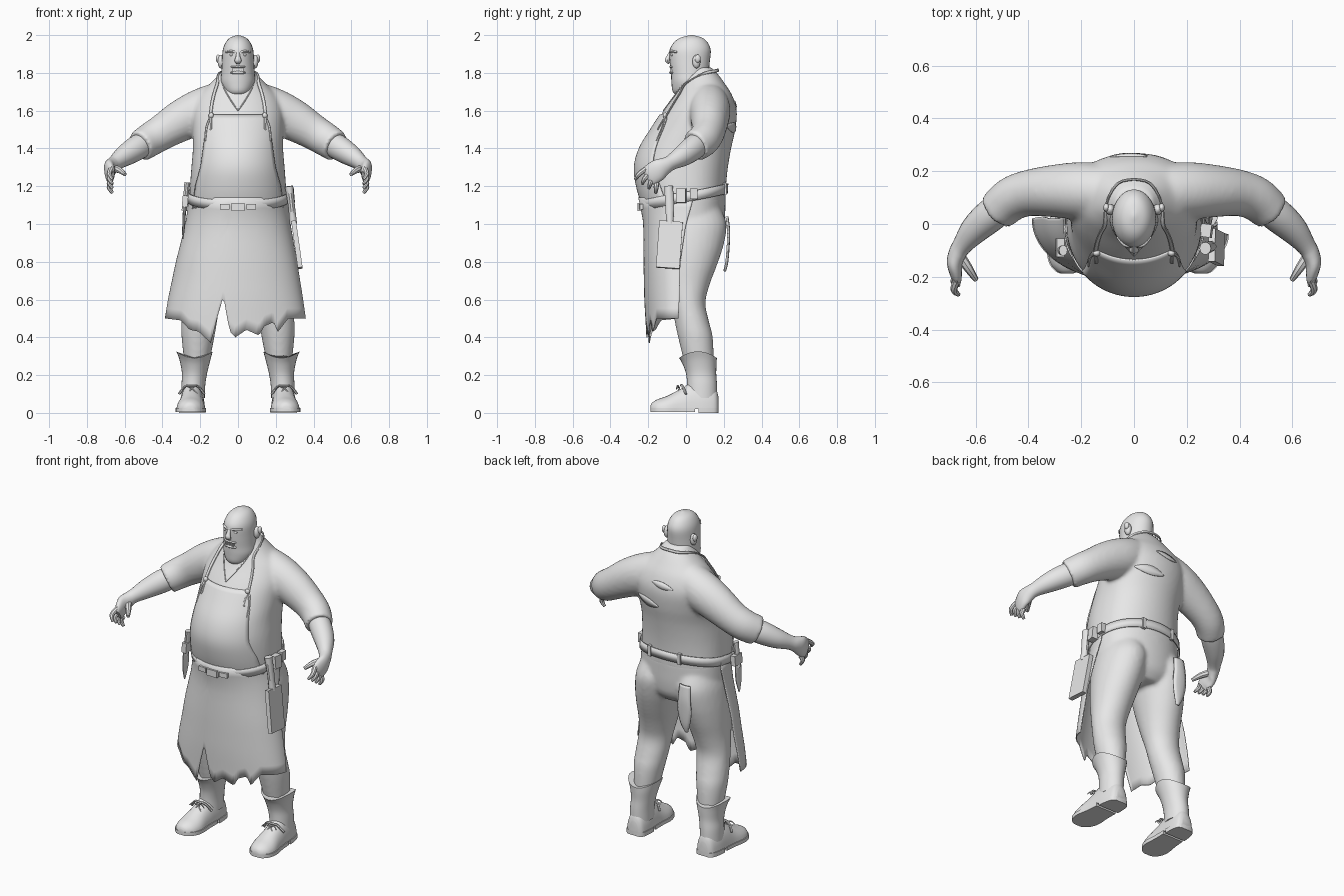
import bpy, bmesh, math
from mathutils import Vector, Euler

grey = bpy.data.materials.new("plain_grey")
grey.diffuse_color = (0.8, 0.8, 0.8, 1)


def finish(name, bm, thick=0):
    bmesh.ops.recalc_face_normals(bm, faces=bm.faces)
    me = bpy.data.meshes.new(name)
    bm.to_mesh(me)
    bm.free()
    me.materials.append(grey)
    me.shade_smooth()
    me.set_sharp_from_angle(angle=math.radians(40))
    ob = bpy.data.objects.new(name, me)
    bpy.context.collection.objects.link(ob)
    if thick:
        mod = ob.modifiers.new("thickness", 'SOLIDIFY')
        mod.thickness, mod.offset = thick, 0
    return ob


def make(name, verts, faces, thick=0):
    bm = bmesh.new()
    vs = [bm.verts.new(v) for v in verts]
    for f in faces:
        bm.faces.new([vs[i] for i in f])
    return finish(name, bm, thick)


def fuse(name, parts, voxel=.011, rounds=7):
    # blend overlapping parts into one smooth skin
    bm = bmesh.new()
    for p in parts:
        bm.from_mesh(p.data)
        bpy.data.objects.remove(p)
    ob = finish(name, bm)
    mod = ob.modifiers.new("blend", 'REMESH')
    mod.mode, mod.voxel_size, mod.use_smooth_shade = 'VOXEL', voxel, True
    mod = ob.modifiers.new("soften", 'SMOOTH')
    mod.factor, mod.iterations = .5, rounds


def loft(name, rings, closed=True, thick=0):
    n, m = len(rings[0]), len(rings)
    faces = [(i * n + j, i * n + (j + 1) % n, (i + 1) * n + (j + 1) % n, (i + 1) * n + j)
             for i in range(m - 1) for j in range(n if closed else n - 1)]
    if closed and not thick:
        faces += [tuple(range(n)), tuple(range((m - 1) * n, m * n))]
    return make(name, [p for r in rings for p in r], faces, thick)


def spline(rows, k=4):
    out, last = [], len(rows) - 1
    for i in range(last):
        quad = list(zip(rows[max(i - 1, 0)], rows[i], rows[i + 1], rows[min(i + 2, last)]))
        for t in (s / k for s in range(k)):
            out.append(tuple(0.5 * (2 * q + (r - p) * t + (2 * p - 5 * q + 4 * r - u) * t * t
                                    + (3 * q - p - 3 * r + u) * t ** 3) for p, q, r, u in quad))
    return out + [tuple(rows[-1])]


def interp(table, z):
    for a, b in zip(table, table[1:]):
        if z <= b[0]:
            t = max(0, (z - a[0]) / (b[0] - a[0]))
            return [p + (q - p) * t for p, q in zip(a[1:], b[1:])]
    return list(table[-1][1:])


def oval(x, y, z, rx, ry, n=28):
    return [(x + rx * math.cos(math.tau * i / n), y + ry * math.sin(math.tau * i / n), z) for i in range(n)]


def stack(name, rows, n=28):
    return loft(name, [oval(*r, n) for r in spline(rows)])


def tube(name, rows, n=10, ref=(0, 0, 1), k=4):
    # rows are x, y, z, side radius, up radius
    rows = spline(rows, k)
    pts = [Vector(r[:3]) for r in rows]
    rings = []
    for i, r in enumerate(rows):
        t = (pts[min(i + 1, len(pts) - 1)] - pts[max(i - 1, 0)]).normalized()
        side = t.cross(Vector(ref)).normalized()
        up = side.cross(t)
        rings.append([pts[i] + side * r[3] * math.cos(math.tau * j / n) + up * r[4] * math.sin(math.tau * j / n)
                      for j in range(n)])
    return loft(name, rings)


def ball(name, c, r, n=14):
    angles = [math.pi * (0.02 + 0.96 * i / 8) for i in range(9)]
    return loft(name, [oval(c[0], c[1], c[2] - r[2] * math.cos(a), r[0] * math.sin(a), r[1] * math.sin(a), n)
                       for a in angles])


def box(name, c, size, rot=(0, 0, 0)):
    m = Euler([math.radians(a) for a in rot]).to_matrix()
    verts = [Vector(c) + m @ Vector((x * size[0], y * size[1], z * size[2]))
             for z in (-.5, .5) for x, y in ((-.5, -.5), (.5, -.5), (.5, .5), (-.5, .5))]
    return make(name, verts, [(0, 1, 2, 3), (4, 5, 6, 7), (0, 1, 5, 4), (1, 2, 6, 5), (2, 3, 7, 6), (3, 0, 4, 7)])


# torso outline: height, half width, front y, back y
body = spline([(.87, .10, -.06, .14), (.93, .2, -.12, .19), (1.0, .25, -.18, .205), (1.1, .257, -.227, .209),
               (1.2, .254, -.257, .212), (1.3, .247, -.269, .222), (1.4, .239, -.243, .239), (1.5, .242, -.183, .261),
               (1.6, .242, -.118, .269), (1.68, .21, -.063, .245), (1.74, .15, -.033, .208),
               (1.79, .102, -.01, .172), (1.83, .07, .02, .135)])


def around(z, a, off=0.0):
    # point on the torso, with a broader back than belly
    w, f, b = interp(body, z)
    s = math.sin(a)
    s = s ** .78 if s > 0 else s
    return ((w + off) * math.cos(a), (f + b) / 2 + ((b - f) / 2 + off) * s, z)


def trunk(name, low, high):
    return loft(name, [[around(r[0], math.tau * i / 48) for i in range(48)] for r in body if low <= r[0] <= high])


def skin(x, z, off=0.0, back=False):
    w, f, b = interp(body, z)
    d = (b - f) / 2 * max(0, 1 - (x / w) ** 2) ** (.39 if back else .5) + off
    return (x, (f + b) / 2 + (d if back else -d), z)


# head and face
stack("head", [(0, -.005, 1.675, .035, .035), (0, .003, 1.70, .066, .073), (0, .018, 1.75, .09, .095),
               (0, .02, 1.80, .088, .1), (0, .02, 1.86, .085, .106), (0, .022, 1.92, .081, .109),
               (0, .025, 1.96, .066, .09), (0, .028, 1.986, .042, .058), (0, .03, 2.0, .004, .006)])
tube("nose", [(0, -.075, 1.915, .009, .01), (0, -.092, 1.885, .012, .012), (0, -.099, 1.866, .019, .013),
              (0, -.086, 1.852, .012, .008)], ref=(0, 1, 0))
ball("lower_lip", (0, -.072, 1.802), (.042, .018, .01))
ball("upper_lip", (0, -.073, 1.832), (.04, .016, .008))
for i in range(6):
    box("tooth", (-.025 + .01 * i, -.079, 1.817), (.008, .01, .02))
for s in (1, -1):
    ball("eye", (s * .034, -.073, 1.895), (.012, .01, .007))
    tube("brow", [(s * .008, -.082, 1.907, .006, .006), (s * .035, -.077, 1.914, .009, .007),
                  (s * .064, -.048, 1.91, .005, .005)])
    ball("ear", (s * .09, .055, 1.86), (.018, .022, .036))
    ball("ear_rim", (s * .105, .062, 1.875), (.012, .016, .022))

# shirt: torso with both sleeves blended in
shirt = [trunk("torso", 1.1, 2)]
for s in (1, -1):
    shirt.append(tube("sleeve", [(s * x, *r) for x, *r in (
        (0, .115, 1.66, .09, .09), (.1, .12, 1.637, .105, .112), (.2, .125, 1.596, .11, .118),
        (.3, .125, 1.547, .1, .11), (.4, .117, 1.487, .088, .095), (.465, .094, 1.447, .084, .09),
        (.518, .048, 1.412, .078, .085))], 24))
fuse("shirt", shirt)

# forearms, hands and fingers
for s in (1, -1):
    def arm(name, rows, n=20, **kw):
        tube(name, [(s * r[0],) + tuple(r[1:]) for r in rows], n, **kw)
    arm("forearm_and_hand", [(.48, .08, 1.435, .058, .065), (.54, .035, 1.4, .063, .066), (.602, -.02, 1.36, .055, .056),
                             (.65, -.08, 1.325, .038, .041), (.668, -.11, 1.308, .034, .045),
                             (.679, -.145, 1.288, .03, .056), (.675, -.185, 1.26, .023, .056),
                             (.67, -.205, 1.245, .014, .045)])
    for f in (-1, -.33, .33, 1):
        arm("finger", [(.672, -.185 - .03 * f, 1.255 + .035 * f, .014, .015),
                       (.682, -.204 - .046 * f, 1.228 + .035 * f, .013, .013),
                       (.664, -.214 - .054 * f, 1.2 + .036 * f, .008, .008)], 8, ref=(1, 0, 0))
    arm("thumb", [(.66, -.12, 1.295, .02, .02), (.627, -.168, 1.285, .017, .017),
                  (.598, -.212, 1.262, .01, .01)], 8)

# trousers: hips with both legs blended in
legs = [trunk("hips", .88, 1.16)]
for s in (1, -1):
    legs.append(stack("leg", [(s * .12, .02, 1.08, .12, .165), (s * .132, .035, 1.0, .132, .18),
                              (s * .147, .03, .9, .132, .172), (s * .163, .02, .8, .123, .151),
                              (s * .18, .01, .68, .108, .116), (s * .195, .012, .58, .099, .091),
                              (s * .205, .032, .48, .094, .091), (s * .212, .05, .4, .087, .092),
                              (s * .218, .07, .26, .066, .078)]))
fuse("trousers", legs)

# boots: foot profile is y, half width, top
foot = [(.172, .03, .085), (.155, .053, .13), (.1, .064, .16), (.03, .066, .16), (-.03, .069, .125),
        (-.1, .076, .09), (-.15, .064, .072), (-.178, .04, .055), (-.188, .02, .038)]
for s in (1, -1):
    mid = lambda y: s * (.24 + .01 * (0.1 - y) / .2)
    edge = spline(foot, 4)
    loft("boot_foot", [[(mid(y) + w * math.cos(a), y, .02 + (top - .02) * max(0, math.sin(a)))
                        for a in (math.tau * i / 24 for i in range(24))] for y, w, top in edge])
    for part, low, keep in (("boot_heel", 0, lambda y: y > .06), ("boot_sole", .004, lambda y: y < .06)):
        half = [(y, w + .004) for y, w, t in edge if keep(y)]
        outline = [(mid(y) + w, y) for y, w in half] + [(mid(y) - w, y) for y, w in reversed(half)]
        loft(part, [[(x, y, z) for x, y in outline] for z in (low, .026)])
    shaft = []
    for x, y, z, rx, ry in spline([(.238, .085, .08, .062, .08), (.236, .085, .15, .063, .079),
                                   (.23, .08, .21, .067, .08), (.228, .072, .27, .082, .09),
                                   (.23, .063, .308, .096, .1)]):
        lift = max(0, z - .2) * .16
        shaft.append([(s * px, py, pz + lift * math.cos(2 * math.tau * i / 28))
                      for i, (px, py, pz) in enumerate(oval(x, y, z, rx, ry))])
    loft("boot_shaft", shaft)
    for dx, dz in ((.05, .01), (-.05, .005), (.035, -.025), (-.03, -.03)):
        tube("boot_lace", [(s * .245, -.035, .132, .004, .004), (s * .245 + dx * .6, -.045, .135 + dz, .004, .004),
                           (s * .245 + dx, -.05, .12 + dz, .003, .003)], 6)
    tube("boot_strap", [(s * .245 + x, y, z, .007, .007) for x, y, z in (
        (-.067, 0, .1), (-.035, -.018, .14), (0, -.026, .146), (.035, -.018, .14), (.067, 0, .1))], 6)

# apron skirt with ragged hem and a slit
hem = [(-.385, .5), (-.3, .49), (-.25, .44), (-.2, .43), (-.135, .37), (-.07, .62), (-.03, .43), (0, .4),
       (.06, .44), (.13, .41), (.16, .46), (.21, .48), (.235, .43), (.29, .5), (.385, .5)]
# height, half width, front y, edge y, sideways shift
shape = [(.37, .37, -.205, -.045, -.014), (.5, .37, -.212, -.04, -.014), (.6, .355, -.218, -.035, -.013),
         (.8, .318, -.222, -.03, -.008), (1.0, .275, -.222, .0, 0), (1.1, .262, -.24, .03, 0), (1.14, .262, -.25, .04, 0)]
cols = []
for i in range(97):
    a = math.pi * i / 96
    low = interp(hem, -.385 * math.cos(a))[0]
    col = []
    for j in range(13):
        z = low + (1.14 - low) * j / 12
        w, front, edge, shift = interp(shape, z)
        edge += .06 * max(0, math.cos(a)) * min(1, (1.14 - z) / .4)   # one side wraps further back
        col.append((shift - w * math.cos(a), edge + (front - edge) * math.sin(a) ** .95, z))
    cols.append(col)
loft("apron_skirt", cols, closed=False, thick=.006)

# apron bib follows the belly
bib = [(1.08, .24), (1.2, .225), (1.3, .197), (1.4, .183), (1.5, .17), (1.55, .16), (1.578, .135)]
loft("apron_bib", [[skin(interp(bib, z)[0] * (i / 12 - 1), z, .004) for i in range(25)]
                   for z in (1.08 + .498 * j / 20 for j in range(21))], closed=False, thick=.007)

# neck straps, hanging ties and shirt neckline
for s in (1, -1):
    path = [skin(s * x, z, .01) for x, z in ((.148, 1.55), (.14, 1.63), (.127, 1.69), (.11, 1.745))]
    path += [(s * .1, .09, 1.795), (s * .06, .155, 1.81), (0, .17, 1.815)]
    tube("neck_strap", [p + (.009, .005) for p in path], 8, ref=(0, 1, .3))
    ball("strap_button", skin(s * .142, 1.575, .014), (.014, .012, .015))
    for dx, end in ((.012, 1.44), (-.012, 1.5)):
        tube("strap_tie", [skin(s * .145, 1.57, .012) + (.006, .005), skin(s * (.155 + dx), 1.51, .011) + (.007, .005),
                           skin(s * (.16 + dx), end, .009) + (.004, .004)], 6, ref=(0, 1, 0))
    tube("shirt_neckline", [skin(s * x, z, .002) + (.003, .003)
                            for x, z in ((.0, 1.6), (.035, 1.65), (.07, 1.71), (.085, 1.755))], 6, ref=(0, 1, 0))

# belt, lower in front than behind
loft("belt", [[around(1.143 + .045 * math.sin(a) + dz, a, .008) for a in (math.tau * i / 48 for i in range(48))]
              for dz in (-.026, .026)], thick=.006)
box("buckle", (0, -.246, 1.09), (.07, .022, .04))
for s in (1, -1):
    box("buckle_bar", (s * .07, -.238, 1.092), (.05, .018, .028), (0, 0, s * 6))
    box("belt_loop", (s * .1, .205, 1.185), (.02, .018, .065))

# sheath, handle and pouches on one hip
box("sheath", (.312, -.088, .89), (.026, .125, .25), (-4, -8, 0))
tube("cleaver_handle", [(.293, -.085, 1.0, .02, .02), (.283, -.087, 1.1, .018, .024), (.27, -.092, 1.2, .022, .024)],
     10, ref=(0, 1, 0))
box("pouch", (.275, -.025, 1.15), (.04, .05, .075), (0, -5, -8))
box("small_pouch", (.27, .04, 1.16), (.03, .04, .055))
# knife on the other hip
tube("knife_handle", [(-.285, -.1, 1.07, .014, .018), (-.277, -.1, 1.14, .013, .017), (-.268, -.1, 1.22, .016, .02)],
     10, ref=(0, 1, 0))
tube("knife_blade", [(-.283, -.1, 1.09, .008, .028), (-.287, -.1, 1.0, .008, .028), (-.292, -.1, .92, .003, .006)],
     10, ref=(0, 1, 0))
box("knife_frog", (-.28, -.09, 1.12), (.03, .07, .06), (0, 5, 0))

# rag hanging at the back
rag = [(.75, .008, .2), (.8, .03, .212), (.88, .045, .219), (.96, .04, .222), (1.04, .035, .213)]
loft("back_rag", [[(-.145 + w * t, y + .008 * (1 - t * t), z) for t in (-1, -.5, 0, .5, 1)]
                  for z, w, y in spline(rag)], closed=False, thick=.008)

# torn slits in the back of the shirt
for x0, z0, w, h in ((-.02, 1.635, .07, .016), (.09, 1.51, .085, .024)):
    loft("shirt_tear", [[skin(x0 + w * i / 8, z0 + .01 * i / 8 + k * (h * (1 - (i / 8) ** 2) + .002), .001, True)
                         for i in range(-8, 9)] for k in (-1, 0, 1)], closed=False, thick=.006)
